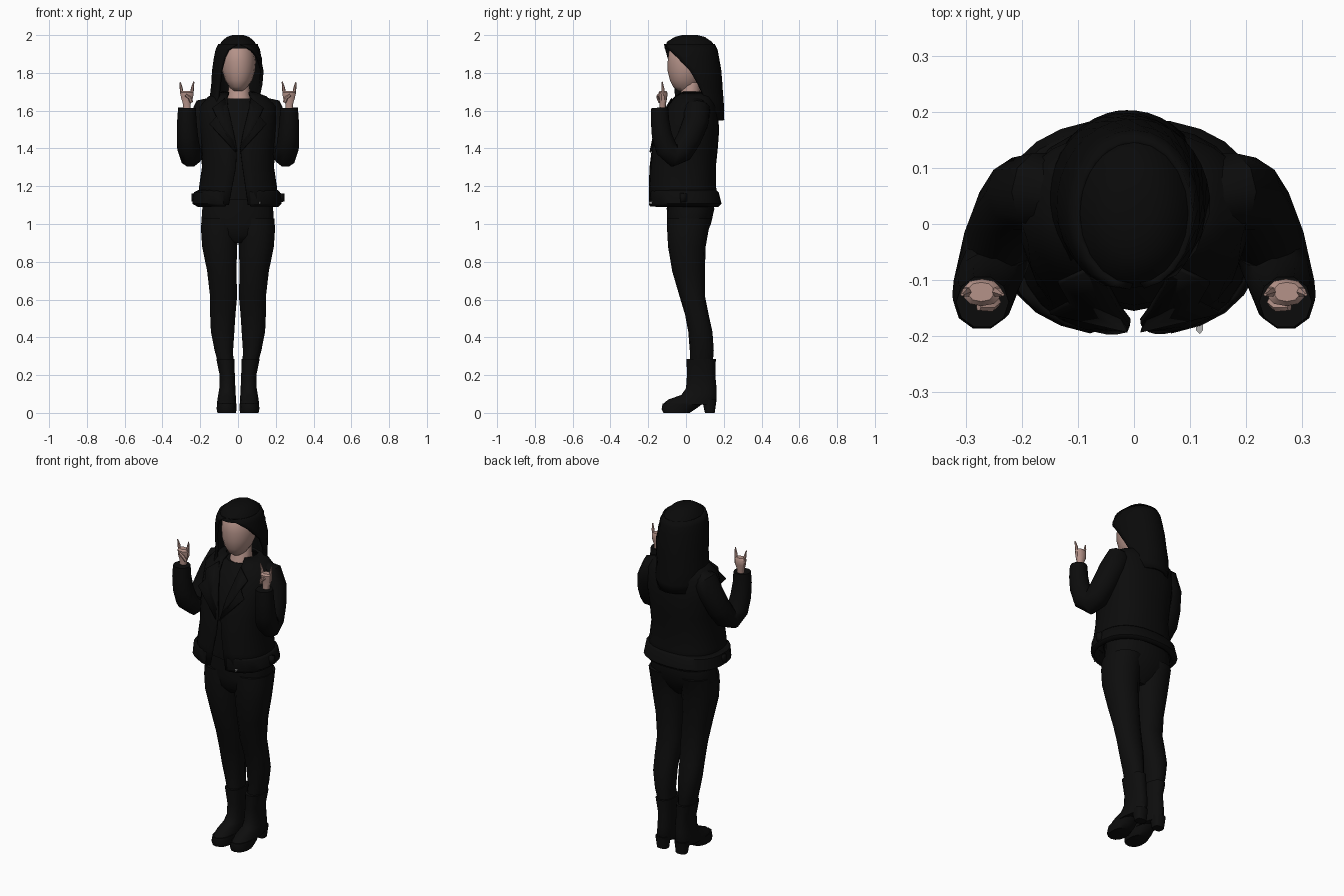
import bpy, bmesh, math
from mathutils import Vector


def material(name, rgb):
    m = bpy.data.materials.new(name)
    m.diffuse_color = (*rgb, 1)
    return m


SKIN = material("skin", (0.46, 0.29, 0.25))
HAIR = material("hair black", (0.003, 0.003, 0.003))
JACKET = material("jacket black", (0.0035, 0.0035, 0.0035))
CLOTH = material("trouser black", (0.004, 0.004, 0.004))
BOOT = material("boot black", (0.004, 0.004, 0.004))
METAL = material("zip metal", (0.45, 0.45, 0.45))


def finish(name, bm, mat, thick=0, angle=40):
    bmesh.ops.recalc_face_normals(bm, faces=bm.faces)
    me = bpy.data.meshes.new(name)
    bm.to_mesh(me)
    bm.free()
    me.materials.append(mat)
    ob = bpy.data.objects.new(name, me)
    bpy.context.collection.objects.link(ob)
    if thick:
        mod = ob.modifiers.new("thickness", 'SOLIDIFY')
        mod.thickness, mod.offset = thick, 0
    bpy.ops.object.select_all(action='DESELECT')
    bpy.context.view_layer.objects.active = ob
    ob.select_set(True)
    bpy.ops.object.shade_smooth_by_angle(angle=math.radians(angle))
    return ob


def skin_rings(bm, rings, closed=True):
    vs = [[bm.verts.new(p) for p in r] for r in rings]
    n = len(vs[0])
    for a, b in zip(vs, vs[1:]):
        for i in range(n if closed else n - 1):
            j = (i + 1) % n
            bm.faces.new((a[i], a[j], b[j], b[i]))
    if closed:
        bm.faces.new(vs[0])
        bm.faces.new(vs[-1])


def loft(name, rows, mat, n=14, p=2.0, s=1, thick=0):
    """Rows are (z, x0, x1, y0, y1) bounds, plus optional front gap angles
    (left, right) that leave the ring open. s = -1 mirrors in x."""
    bm, rings = bmesh.new(), []
    is_open = len(rows[0]) > 5
    for z, x0, x1, y0, y1, *gap in rows:
        gl, gr = gap or (0, 0)
        ring = []
        for i in range(n):
            t = math.radians(gr + (360 - gl - gr) * i / (n - 1 if is_open else n))
            sx, cy = math.sin(t), math.cos(t)
            x = (x0 + x1) / 2 + (x1 - x0) / 2 * math.copysign(abs(sx) ** (2 / p), sx)
            y = (y0 + y1) / 2 - (y1 - y0) / 2 * math.copysign(abs(cy) ** (2 / p), cy)
            ring.append((s * x, y, z))
        rings.append(ring)
    skin_rings(bm, rings, not is_open)
    return finish(name, bm, mat, thick)


def tube(name, path, mat, n=10, s=1):
    """Path points are (x, y, z, radius)."""
    bm, rings = bmesh.new(), []
    pts = [Vector((s * x, y, z)) for x, y, z, r in path]
    for i, c in enumerate(pts):
        d = (pts[min(i + 1, len(pts) - 1)] - pts[max(i - 1, 0)]).normalized()
        u = (Vector((1, 0, 0)) - d * d.x).normalized()
        v = d.cross(u)
        r = path[i][3]
        rings.append([c + r * (u * math.cos(a) + v * math.sin(a))
                      for a in (2 * math.pi * k / n for k in range(n))])
    skin_rings(bm, rings)
    return finish(name, bm, mat)


def plate(name, pts, mat, s=1, thick=0.008):
    bm = bmesh.new()
    bm.faces.new([bm.verts.new((s * x, y, z)) for x, y, z in pts])
    return finish(name, bm, mat, thick)


# Head and neck
loft("head", [(1.705, -.025, .03, -.04, .05), (1.725, -.045, .05, -.068, .06),
              (1.76, -.068, .075, -.085, .08), (1.81, -.083, .09, -.097, .11),
              (1.86, -.09, .095, -.097, .13), (1.92, -.085, .085, -.09, .13),
              (1.96, -.05, .05, -.05, .09)], SKIN, n=16)
loft("neck", [(1.6, -.07, .08, -.06, .08), (1.665, -.055, .068, -.04, .08),
              (1.75, -.048, .058, -.01, .08)], SKIN, n=12)

# Long hair: closed crown, then open around the face, parted to one side
loft("hair_crown", [(2.0, -.03, .03, -.02, .06), (1.99, -.06, .06, -.06, .1),
                    (1.965, -.088, .088, -.1, .137), (1.93, -.107, .107, -.114, .157)],
     HAIR, n=20)
loft("hair_lengths", [(1.95, -.098, .098, -.11, .145, 2, 8),
                      (1.92, -.112, .11, -.118, .16, 27, 40),
                      (1.88, -.12, .118, -.12, .168, 36, 62),
                      (1.81, -.13, .128, -.112, .18, 43, 85),
                      (1.74, -.134, .123, -.1, .185, 45, 98),
                      (1.67, -.142, .115, -.095, .19, 45, 110),
                      (1.6, -.15, .13, -.125, .195, 45, 120),
                      (1.55, -.14, .11, -.14, .195, 55, 140)], HAIR, n=22, thick=.016)

# Shirt and open jacket
loft("shirt", [(1.665, -.08, .08, -.045, .1), (1.6, -.15, .15, -.09, .13),
               (1.45, -.17, .17, -.145, .14), (1.3, -.165, .165, -.155, .13),
               (1.13, -.18, .18, -.145, .14)], CLOTH)
loft("jacket_body", [(1.695, -.085, .085, -.03, .11, 30, 38),
                     (1.67, -.155, .15, -.06, .135, 17, 22),
                     (1.62, -.197, .197, -.1, .158, 12, 14),
                     (1.5, -.197, .197, -.15, .17, 5, 6),
                     (1.4, -.19, .19, -.175, .162, 1, 2),
                     (1.3, -.185, .185, -.187, .152, 2, 5),
                     (1.2, -.2, .2, -.192, .153, 6, 8),
                     (1.1, -.21, .21, -.193, .165, 10, 11)],
     JACKET, n=25, p=2.4, thick=.012)
loft("jacket_waistband", [(1.175, -.208, .208, -.19, .158, 14, 14),
                          (1.165, -.23, .218, -.192, .168, 14, 14),
                          (1.11, -.238, .226, -.194, .182, 14, 14),
                          (1.095, -.21, .21, -.19, .168, 14, 14)],
     JACKET, n=25, p=2.4, thick=.012)
loft("waist_buckle", [(1.118, .11, .124, -.196, -.17), (1.105, .112, .12, -.194, -.17)],
     METAL, n=6)

for side, s in (("left", 1), ("right", -1)):
    plate(side + "_lapel", [(.07, -.075, 1.665), (.135, -.105, 1.615), (.115, -.14, 1.57),
                            (.15, -.158, 1.53), (.012, -.19, 1.38)], JACKET, s)
    plate(side + "_strap", [(.21, -.02, 1.165), (.242, -.01, 1.16),
                            (.242, -.01, 1.12), (.21, -.02, 1.11)], JACKET, s, .03)
    # Bent sleeve with cuff
    tube(side + "_sleeve", [(.11, .05, 1.635, .045), (.165, .058, 1.605, .072),
                            (.197, .052, 1.54, .07), (.222, .015, 1.45, .068),
                            (.238, -.025, 1.385, .066), (.25, -.065, 1.362, .062),
                            (.262, -.105, 1.40, .06), (.268, -.128, 1.47, .056),
                            (.271, -.138, 1.55, .051), (.27, -.139, 1.615, .047)], JACKET, s=s)
    # Raised hand: index and little finger up, the others folded
    loft(side + "_palm", [(1.59, .252, .29, -.142, -.108), (1.635, .25, .292, -.14, -.106),
                          (1.665, .238, .302, -.143, -.1), (1.695, .238, .304, -.146, -.098),
                          (1.705, .25, .295, -.138, -.104)], SKIN, n=10, p=2.5, s=s)
    tube(side + "_index_finger", [(.247, -.12, 1.68, .011), (.241, -.122, 1.72, .008),
                                  (.234, -.126, 1.753, .003)], SKIN, 6, s)
    tube(side + "_little_finger", [(.295, -.12, 1.68, .01), (.301, -.122, 1.72, .008),
                                   (.306, -.126, 1.75, .003)], SKIN, 6, s)
    tube(side + "_thumb", [(.246, -.138, 1.645, .01), (.256, -.147, 1.668, .01),
                           (.277, -.148, 1.683, .007)], SKIN, 6, s)
    # Trouser leg
    loft(side + "_leg", [(1.03, -.0, .195, -.1, .14), (.97, 0, .198, -.1, .12),
                         (.88, .002, .192, -.095, .104), (.75, .007, .165, -.073, .1),
                         (.62, .003, .15, -.035, .1), (.52, .012, .149, -.005, .12),
                         (.43, .018, .145, .012, .14), (.33, .025, .125, .02, .147),
                         (.24, .022, .1, .02, .14)], CLOTH, s=s, p=2.2)
    # Ankle boot: shaft and foot, sole, block heel
    loft(side + "_boot", [(.285, .018, .116, .003, .158), (.2, .016, .098, .005, .155),
                          (.13, .013, .1, .0, .162), (.095, .011, .106, -.025, .162),
                          (.07, .01, .11, -.095, .16), (.045, .008, .113, -.125, .15)],
         BOOT, s=s, p=2.3)
    loft(side + "_boot_sole", [(.05, .008, .113, -.124, .09), (.02, .006, .114, -.129, .05),
                               (0, .01, .11, -.12, .02)], BOOT, s=s, p=2.3)
    loft(side + "_boot_heel", [(.07, .025, .1, .085, .162), (0, .03, .092, .1, .152)],
         BOOT, s=s, p=3)

# Hips
loft("hips", [(1.17, -.185, .185, -.1, .135), (1.08, -.193, .19, -.102, .15),
              (1.0, -.199, .195, -.1, .132), (.94, -.17, .17, -.09, .1),
              (.9, -.06, .06, -.06, .07)], CLOTH, p=2.4)
